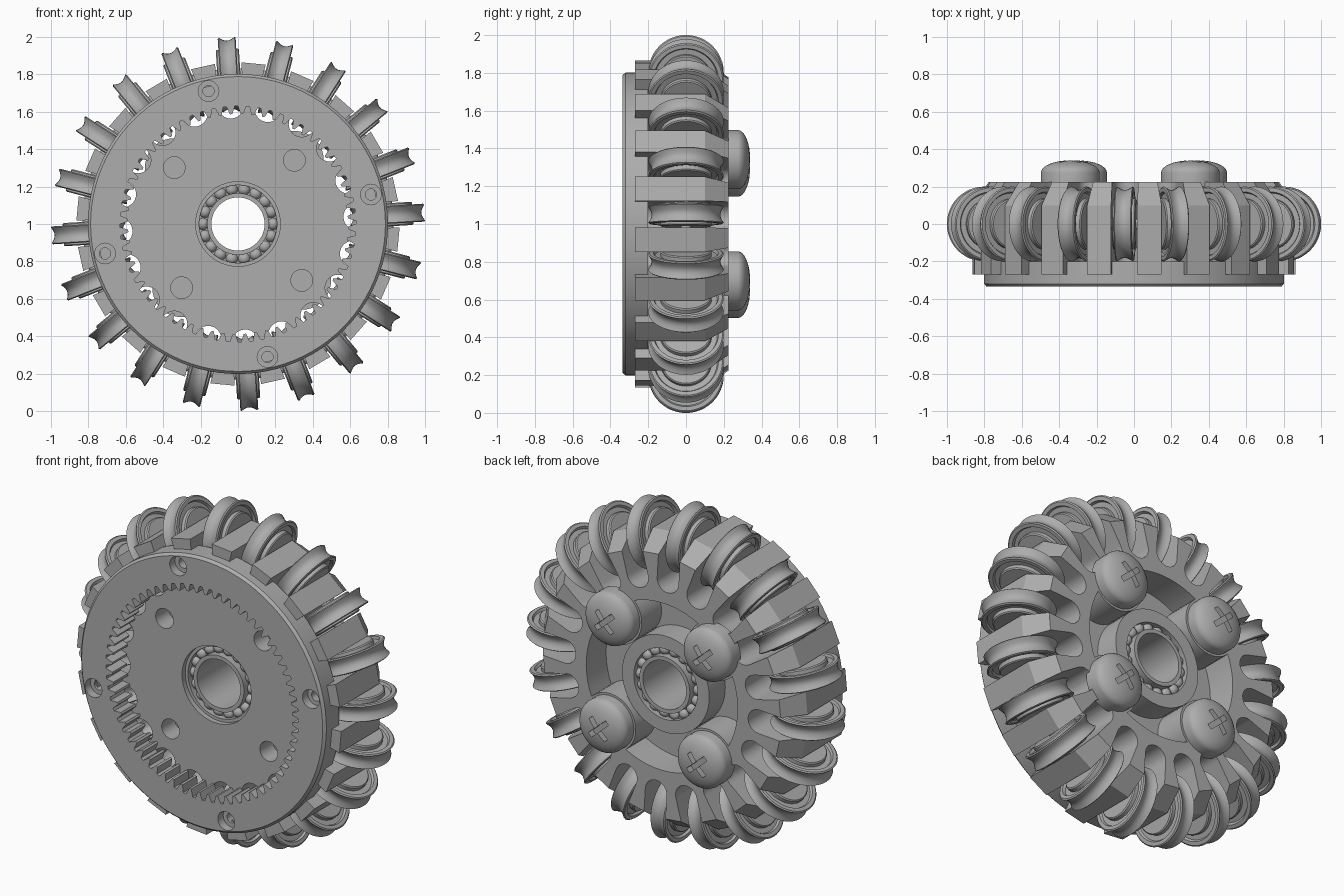
import bpy, bmesh, math
from mathutils import Matrix, Vector

if "Cube" in bpy.data.objects:
    bpy.data.objects.remove(bpy.data.objects["Cube"])

PHASE = math.radians(3.5)
COUNT = 20
PITCH = math.tau / COUNT
CENTRE = Matrix.Translation((0, 0, 1))

grey = bpy.data.materials.new("plain_grey")
grey.use_nodes = True
COLOUR = (0.42, 0.42, 0.42, 1)
grey.diffuse_color = COLOUR
grey.node_tree.nodes["Principled BSDF"].inputs["Base Color"].default_value = COLOUR


def turn(a):
    """Rotation about the wheel axle, measured from +x towards +z."""
    return Matrix.Rotation(-a, 4, 'Y')


def at(r, a):
    return turn(a) @ Matrix.Translation((r, 0, 0))


def new_object(name, bm, matrix=None):
    bmesh.ops.recalc_face_normals(bm, faces=bm.faces)
    mesh = bpy.data.meshes.new(name)
    bm.to_mesh(mesh)
    bm.free()
    mesh.materials.append(grey)
    ob = bpy.data.objects.new(name, mesh)
    bpy.context.collection.objects.link(ob)
    ob.matrix_world = CENTRE @ (matrix or Matrix())
    return ob


def add_lathe(bm, profile, seg, matrix=Matrix(), start=0.0):
    """Closed (radius, y) profile turned about y; radius 0 gives poles."""
    rings = []
    for i in range(seg):
        a = start + math.tau * i / seg
        rings.append([bm.verts.new(matrix @ Vector((r * math.cos(a), y, r * math.sin(a))))
                      for r, y in profile])
    n = len(profile)
    for i in range(seg):
        p, q = rings[i], rings[(i + 1) % seg]
        for j in range(n):
            k = (j + 1) % n
            if profile[j][0] == 0 and profile[k][0] == 0:
                continue
            bm.faces.new((p[j], q[j], q[k], p[k]))
    bmesh.ops.remove_doubles(bm, verts=bm.verts, dist=1e-5)


def lathe(name, profile, seg=64, matrix=None, start=0.0):
    bm = bmesh.new()
    add_lathe(bm, profile, seg, start=start)
    return new_object(name, bm, matrix)


def disc(r, y0, y1):
    return [(0, y0), (r, y0), (r, y1), (0, y1)]


def tube(r0, r1, y0, y1):
    return [(r0, y0), (r1, y0), (r1, y1), (r0, y1)]


def add_prism(bm, outline, y0, y1, matrix=Matrix()):
    """Outline in (x, z), extruded along y."""
    low = [bm.verts.new(matrix @ Vector((x, y0, z))) for x, z in outline]
    high = [bm.verts.new(matrix @ Vector((x, y1, z))) for x, z in outline]
    bm.faces.new(low)
    bm.faces.new(high[::-1])
    for i in range(len(low)):
        j = (i + 1) % len(low)
        bm.faces.new((low[i], high[i], high[j], low[j]))


def cut(ob, *cutters):
    """Subtract the cutters, bake the result and drop the cutters."""
    for c in cutters:
        c.hide_render = True
        mod = ob.modifiers.new("cut", 'BOOLEAN')
        mod.operation = 'DIFFERENCE'
        mod.solver = 'EXACT'
        mod.object = c
    bpy.context.view_layer.update()
    graph = bpy.context.evaluated_depsgraph_get()
    baked = bpy.data.meshes.new_from_object(ob.evaluated_get(graph))
    ob.modifiers.clear()
    ob.data = baked
    for c in cutters:
        bpy.data.objects.remove(c)


def smooth(ob, angle=25):
    bpy.ops.object.select_all(action='DESELECT')
    ob.select_set(True)
    bpy.context.view_layer.objects.active = ob
    bpy.ops.object.shade_smooth_by_angle(angle=math.radians(angle))


def cylinders(name, r, y0, y1, ring, first):
    """Four equal cylinders spaced about the axle."""
    bm = bmesh.new()
    for k in range(4):
        add_lathe(bm, disc(r, y0, y1), 32, at(ring, first + k * math.pi / 2))
    return new_object(name, bm)


SCREW_RING, SCREW_START = 0.455, PHASE + math.pi / 4
BOLT_RING, BOLT_START = 0.728, PHASE + PITCH / 2

# Wheel body: faceted drum, one flat per block
flat = 1 / math.cos(PITCH / 2)
drum = [(0, -0.2), (0.75, -0.2), (0.75, -0.27), (0.862, -0.27),
        (0.862, 0.1), (0.775, 0.225), (0, 0.225)]
body = lathe("wheel_body", [(r * flat, y) for r, y in drum], COUNT, start=PHASE)

# Round-ended slots for the rollers
bm = bmesh.new()
HALF = 0.07
arc = [math.pi / 2 + math.pi * i / 16 for i in range(17)]
slot = [(0.635 + HALF * math.cos(a), HALF * math.sin(a)) for a in arc]
slot += [(1.1, -HALF), (1.1, HALF)]
for i in range(COUNT):
    add_prism(bm, slot, -0.3, 0.3, turn(PHASE + i * PITCH))
slots = new_object("slot_cutter", bm)

# Rear pockets, leaving a round boss under each screw
pockets = lathe("pocket_cutter", tube(0.285, 0.495, 0.04, 0.3))
cut(pockets, cylinders("boss_cutter", 0.17, -0.1, 0.4, SCREW_RING, SCREW_START))
bore = lathe("bore_cutter", disc(0.226, -0.4, 0.4))
hub_step = lathe("hub_cutter", disc(0.286, 0.19, 0.4))
pilot = cylinders("pilot_cutter", 0.058, -0.3, -0.08, SCREW_RING, SCREW_START)
cut(body, slots, pockets, bore, hub_step, pilot)
smooth(body)

# Front ring with internal gear teeth
ring = lathe("gear_ring", [(0.5, -0.335), (0.788, -0.335), (0.802, -0.32),
                           (0.802, -0.2), (0.5, -0.2)], 96)
TEETH = 64
gear = []
for i in range(TEETH):
    for part, r in ((0, 0.63), (0.28, 0.63), (0.53, 0.588), (0.75, 0.588)):
        a = math.tau * (i + part) / TEETH
        gear.append((r * math.cos(a), r * math.sin(a)))
bm = bmesh.new()
add_prism(bm, gear, -0.5, 0)
cut(ring, new_object("gear_cutter", bm),
    cylinders("counterbore_cutter", 0.055, -0.4, -0.285, BOLT_RING, BOLT_START),
    cylinders("bolt_hole_cutter", 0.03, -0.4, -0.22, BOLT_RING, BOLT_START))
smooth(ring)

# Bearings: inner sleeve, outer races and balls
smooth(lathe("bearing_sleeve", tube(0.142, 0.165, -0.18, 0.2)))
for side, y in (("front", -0.125), ("rear", 0.145)):
    smooth(lathe(side + "_outer_race", tube(0.208, 0.229, y - 0.045, y + 0.045)))
    smooth(lathe(side + "_bearing_web", tube(0.15, 0.228, y - 0.01, y + 0.01)))
    bm = bmesh.new()
    for i in range(18):
        bmesh.ops.create_uvsphere(bm, u_segments=16, v_segments=10, radius=0.033,
                                  matrix=at(0.188, i * math.tau / 18) @ Matrix.Translation((0, y, 0)))
    smooth(new_object(side + "_bearing_balls", bm), 60)

# Rollers: grooved tyre, recessed sides, raised hub and axle
groove = [(0.2 - 0.018 * math.cos(math.pi * t / 8), 0.0425 * t / 4) for t in range(-4, 5)]
tyre = [(0.165, -0.034), (0.172, -0.048), (0.193, -0.048)] + groove
tyre += [(0.193, 0.048), (0.172, 0.048), (0.165, 0.034)]
hub = [(0, -0.062), (0.13, -0.062), (0.136, -0.056), (0.136, -0.034)]
roller_profile = hub + tyre + [(r, -y) for r, y in reversed(hub)]
roller = lathe("roller_1", roller_profile, 48)
smooth(roller, 30)
axle = lathe("roller_axle_1", disc(0.03, -0.09, 0.09), 20)
smooth(axle)
upright = Matrix.Rotation(math.pi / 2, 4, 'X')
for i in range(COUNT):
    for first in (roller, axle):
        ob = first
        if i:
            ob = first.copy()
            ob.name = first.name.replace("_1", "_%d" % (i + 1))
            bpy.context.collection.objects.link(ob)
        ob.matrix_world = CENTRE @ at(0.8, PHASE + i * PITCH) @ upright

# Domed screws with a cross recess
dome = [(0, 0.2), (0.157, 0.2), (0.157, 0.275)]
for i in range(1, 9):
    a = math.pi / 2 * i / 8
    dome.append((0.157 * math.cos(a) if i < 8 else 0, 0.275 + 0.065 * math.sin(a)))
L, W = 0.075, 0.015
cross = [(L, -W), (L, W), (W, W), (W, L), (-W, L), (-W, W),
         (-L, W), (-L, -W), (-W, -W), (-W, -L), (W, -L), (W, -W)]
screw = lathe("screw_1", dome, 48)
screw.matrix_world = Matrix()
bm = bmesh.new()
add_prism(bm, cross, 0.29, 0.4)
cutter = new_object("cross_cutter", bm)
cutter.matrix_world = Matrix()
cut(screw, cutter)
smooth(screw)
for k in range(4):
    ob = screw
    if k:
        ob = screw.copy()
        ob.name = "screw_%d" % (k + 1)
        bpy.context.collection.objects.link(ob)
    ob.matrix_world = CENTRE @ at(SCREW_RING, SCREW_START + k * math.pi / 2)
